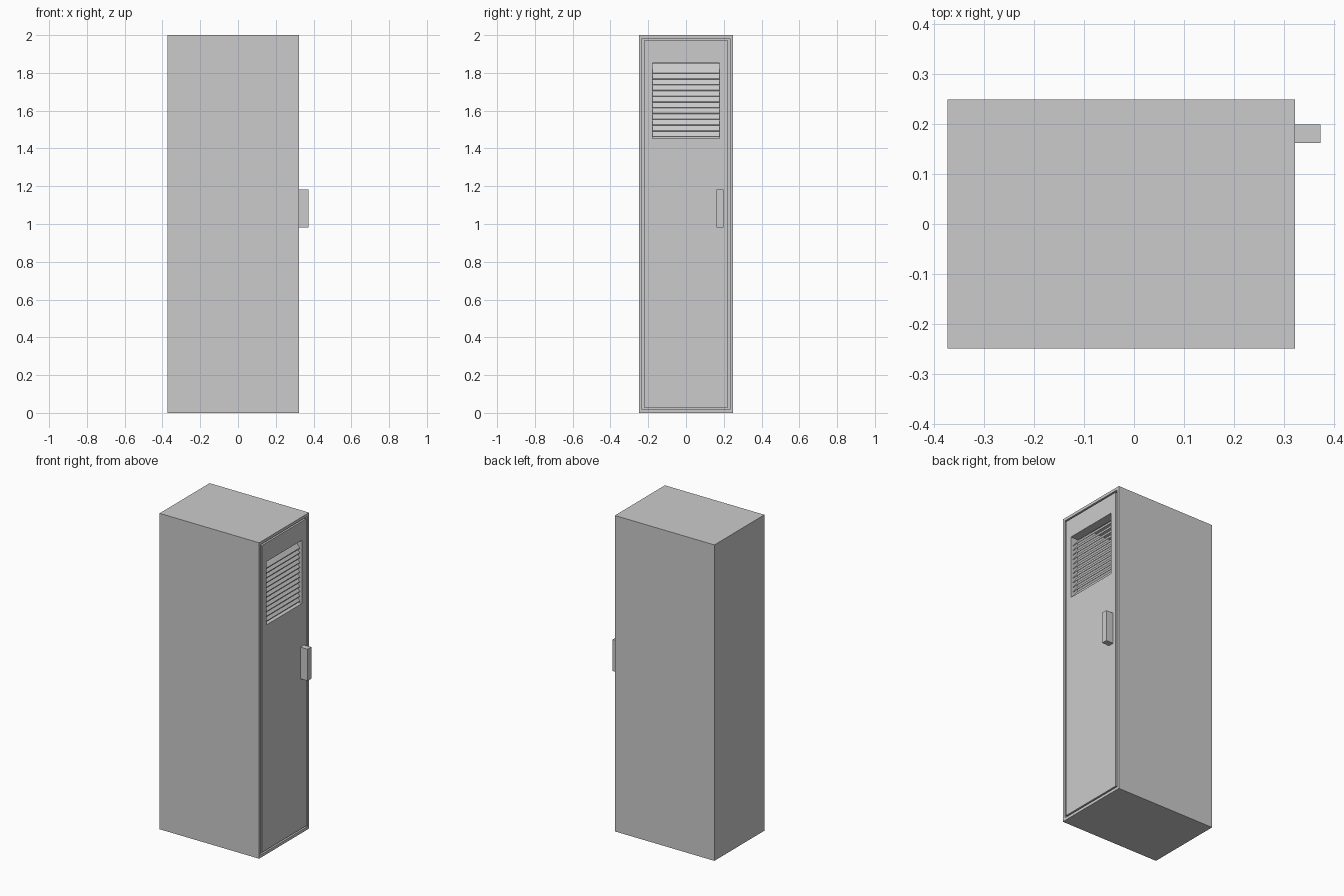
import bpy, bmesh
from mathutils import Vector

if "Cube" in bpy.data.objects:
    bpy.data.objects.remove(bpy.data.objects["Cube"])

BACK, FRONT, HALF_W, TOP = -0.374, 0.323, 0.25, 2.0


def box(name, x, y, z):
    """Box from (min, max) ranges on each axis."""
    bm = bmesh.new()
    bmesh.ops.create_cube(bm, size=1)
    for v in bm.verts:
        v.co = Vector([r[0] if c < 0 else r[1] for c, r in zip(v.co, (x, y, z))])
    return finish(name, bm)


def finish(name, bm):
    bmesh.ops.recalc_face_normals(bm, faces=bm.faces)
    mesh = bpy.data.meshes.new(name)
    bm.to_mesh(mesh)
    bm.free()
    obj = bpy.data.objects.new(name, mesh)
    bpy.context.collection.objects.link(obj)
    return obj


def cut(target, cutter):
    mod = target.modifiers.new("opening", 'BOOLEAN')
    mod.operation = 'DIFFERENCE'
    mod.solver = 'EXACT'
    mod.object = cutter
    cutter.hide_render = True
    cutter.hide_set(True)


# Hollow cabinet, open on the +x side
cabinet = box("cabinet", (BACK, FRONT), (-HALF_W, HALF_W), (0, TOP))
cut(cabinet, box("cabinet_cutter", (BACK + 0.018, FRONT + 0.1),
                 (-0.232, 0.232), (0.018, TOP - 0.018)))

# Inset door with a vent window
VENT_Y, VENT_Z = 0.178, (1.452, 1.852)
door = box("door", (FRONT - 0.055, FRONT), (-0.222, 0.222), (0.028, TOP - 0.028))
cut(door, box("vent_cutter", (FRONT - 0.2, FRONT + 0.1), (-VENT_Y, VENT_Y), VENT_Z))

# Overlapping louvres: outer edge low, inner edge high
COUNT, PITCH, RISE, THICK = 12, 0.0305, 0.05, 0.004
bm = bmesh.new()
for i in range(COUNT):
    low = 1.796 - i * PITCH
    x_out, x_in = FRONT - 0.015, FRONT - 0.055
    profile = [(x_out, low), (x_out, low + THICK),
               (x_in, low + RISE + THICK), (x_in, low + RISE)]
    face = bm.faces.new([bm.verts.new((x, -VENT_Y, z)) for x, z in profile])
    side = bmesh.ops.extrude_face_region(bm, geom=[face])
    bmesh.ops.translate(bm, vec=(0, 2 * VENT_Y, 0),
                        verts=[g for g in side["geom"] if isinstance(g, bmesh.types.BMVert)])
finish("vent_louvres", bm)

# Door handle
box("handle", (FRONT, FRONT + 0.051), (0.162, 0.199), (0.982, 1.182))
